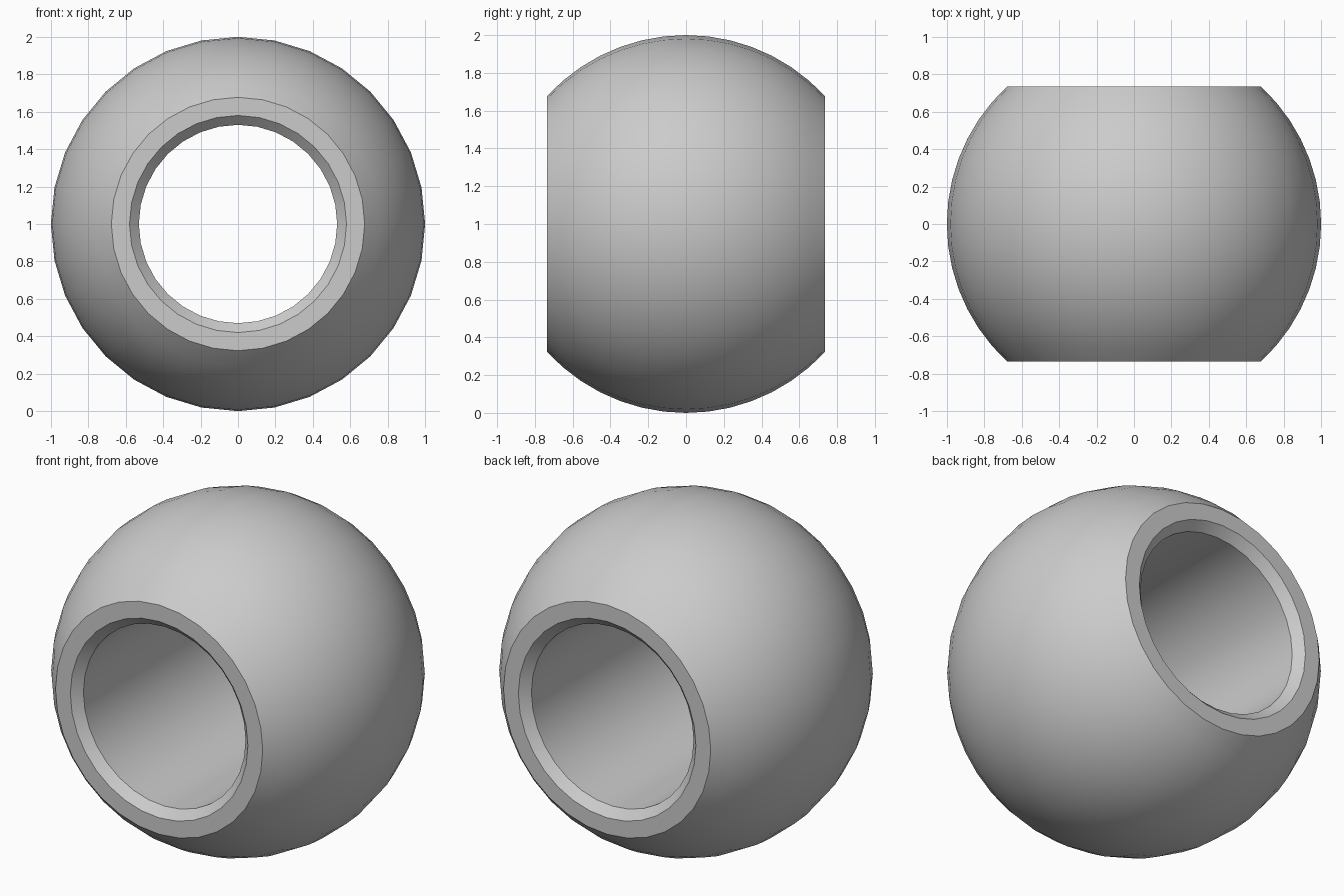
import bpy
import bmesh
from math import asin, cos, sin, pi, radians
from mathutils import Matrix, Vector

cube = bpy.data.objects.get("Cube")
if cube:
    bpy.data.objects.remove(cube, do_unlink=True)

HALF_WIDTH = 0.736   # flat ends of the bead
BORE = 0.53          # bore radius
CHAMFER = 0.05       # bevel at the mouth of the bore
SIDES = 32
ARC_STEPS = 14

grey = bpy.data.materials.new("plain grey")
grey.use_nodes = True
colour = (0.6, 0.6, 0.6, 1)
grey.diffuse_color = colour
grey.node_tree.nodes["Principled BSDF"].inputs["Base Color"].default_value = colour

# Closed profile: spherical outside, flat rims, bevelled bore
limit = asin(HALF_WIDTH)
angles = [limit * (2 * i / ARC_STEPS - 1) for i in range(ARC_STEPS + 1)]
profile = [(cos(a), sin(a)) for a in angles]
profile += [(BORE + CHAMFER, HALF_WIDTH), (BORE, HALF_WIDTH - CHAMFER),
            (BORE, CHAMFER - HALF_WIDTH), (BORE + CHAMFER, -HALF_WIDTH)]

# Turn the profile around the y axis
bm = bmesh.new()
rings = []
for i in range(SIDES):
    turn = Matrix.Rotation(2 * pi * i / SIDES, 3, 'Y')
    rings.append([bm.verts.new(turn @ Vector((r, y, 0)) + Vector((0, 0, 1)))
                  for r, y in profile])
for i, ring in enumerate(rings):
    after = rings[(i + 1) % SIDES]
    for j in range(len(profile)):
        k = (j + 1) % len(profile)
        bm.faces.new((ring[j], ring[k], after[k], after[j]))
bmesh.ops.recalc_face_normals(bm, faces=bm.faces)

mesh = bpy.data.meshes.new("bead")
bm.to_mesh(mesh)
bm.free()
mesh.materials.append(grey)
bead = bpy.data.objects.new("bead", mesh)
bpy.context.collection.objects.link(bead)

# Smooth the curved walls, keep the rim edges crisp
bpy.context.view_layer.objects.active = bead
bead.select_set(True)
bpy.ops.object.shade_smooth_by_angle(angle=radians(30))
